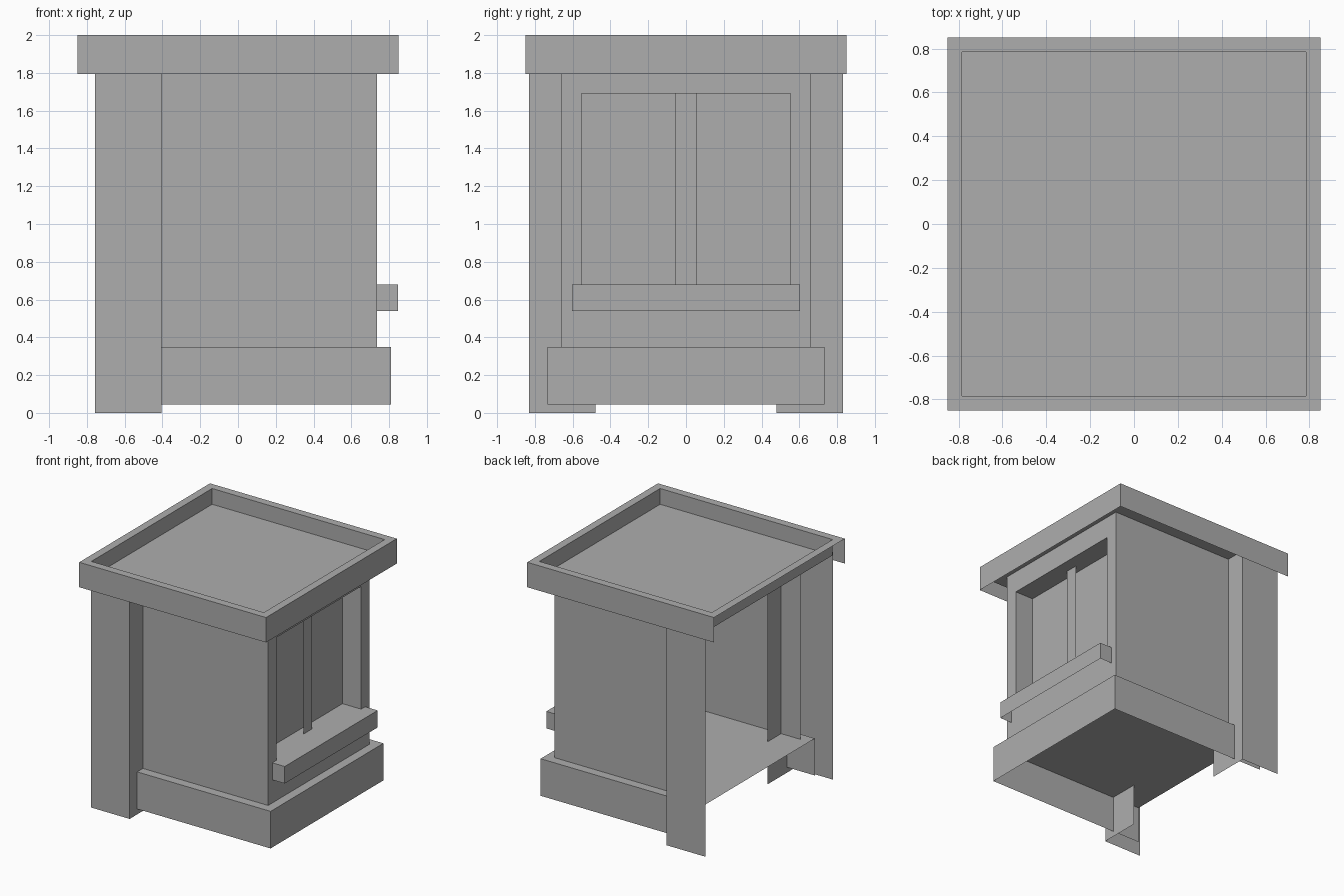
import bpy, bmesh

cube = bpy.data.objects.get("Cube")
if cube:
    bpy.data.objects.remove(cube, do_unlink=True)

GREY = (0.42, 0.42, 0.42, 1.0)
grey = bpy.data.materials.new("plain grey")
grey.use_nodes = True
grey.diffuse_color = GREY
grey.node_tree.nodes["Principled BSDF"].inputs["Base Color"].default_value = GREY


def finish(name, bm):
    mesh = bpy.data.meshes.new(name)
    bm.to_mesh(mesh)
    bm.free()
    mesh.materials.append(grey)
    obj = bpy.data.objects.new(name, mesh)
    bpy.context.scene.collection.objects.link(obj)
    return obj


def loft(name, axis, loops, skip=()):
    """Join rectangles (offset, u0, u1, v0, v1) along an axis and fill the last.
    skip lists (segment, side) left open; sides run v0, u1, v1, u0."""
    bm = bmesh.new()
    rings = []
    for d, u0, u1, v0, v1 in loops:
        corners = ((u0, v0), (u1, v0), (u1, v1), (u0, v1))
        rings.append([bm.verts.new((d, u, v) if axis == "x" else (u, v, d))
                      for u, v in corners])
    for s, (a, b) in enumerate(zip(rings, rings[1:])):
        for i in range(4):
            if (s, i) not in skip:
                j = (i + 1) % 4
                bm.faces.new((a[i], a[j], b[j], b[i]))
    bm.faces.new(rings[-1])
    return finish(name, bm)


ceiling, floor = 1.87, 0.35
front, glass = 0.735, 0.565

# Roof: raised rim around a sunken deck, open below and at the rear
outer = (-0.85, 0.85, -0.85, 0.85)
inner = (-0.785, 0.785, -0.785, 0.785)
loft("roof", "z", [(1.795, *outer), (2.0, *outer), (2.0, *inner), (ceiling, *inner)],
     skip={(0, 3)})

# Walls: two sides and a window wall with a deep recess, open at the rear
wall = (-0.658, 0.658, floor, ceiling)
window = (-0.552, 0.552, 0.68, 1.69)
loft("walls_and_window", "x",
     [(-0.58, *wall), (front, *wall), (front, *window), (glass, *window)],
     skip={(0, 0), (0, 2)})

# Window mullion: flat strip in front of the pane
loft("window_mullion", "x", [(0.635, -0.055, 0.055, 0.68, 1.69)])

# Sill: open below and against the wall
sill = (front, 0.848, -0.604, 0.604)
loft("window_sill", "z", [(0.54, *sill), (0.68, *sill)], skip={(0, 3)})

# Plinth: its top is the floor; open below and at the rear
plinth = (-0.66, 0.81, -0.733, 0.733)
loft("plinth_and_floor", "z", [(0.045, *plinth), (floor, *plinth)], skip={(0, 3)})

# Corner posts: L-shaped sheets, mirrored to the other side
bm = bmesh.new()
profile = [(-0.757, -0.83), (-0.405, -0.83), (-0.405, -0.48)]
low = [bm.verts.new((x, y, 0)) for x, y in profile]
high = [bm.verts.new((x, y, ceiling)) for x, y in profile]
for i in range(2):
    bm.faces.new((low[i], low[i + 1], high[i + 1], high[i]))
posts = finish("corner_posts", bm)
mirror = posts.modifiers.new("Mirror", "MIRROR")
mirror.use_axis = (False, True, False)
